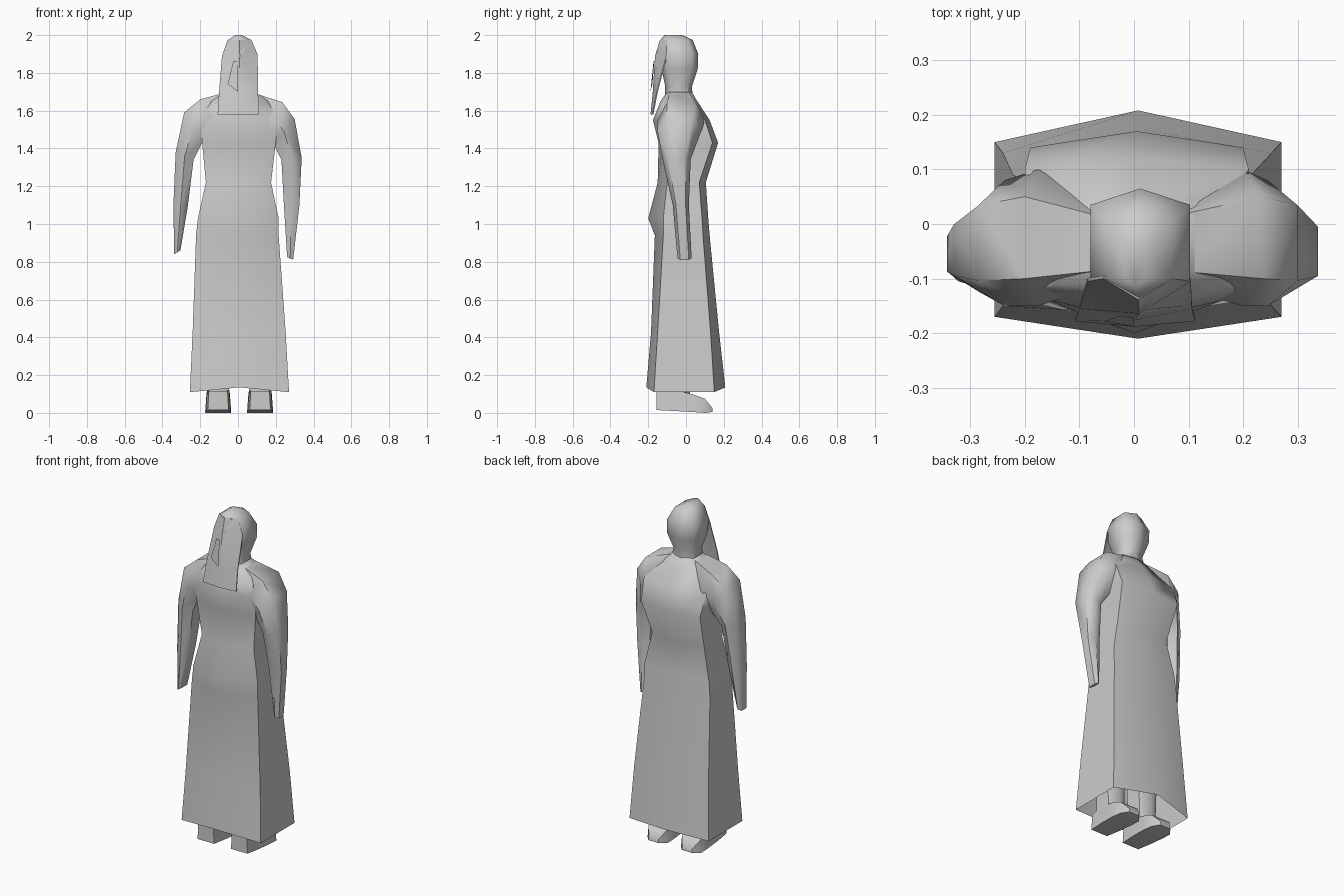
import bpy
from mathutils import Vector

cube = bpy.data.objects.get("Cube")
if cube:
    bpy.data.objects.remove(cube)

grey = bpy.data.materials.new("plain_grey")
grey.use_nodes = True
grey.diffuse_color = (0.6, 0.6, 0.6, 1)
grey.node_tree.nodes["Principled BSDF"].inputs["Base Color"].default_value = (0.6, 0.6, 0.6, 1)


def build(name, verts, faces, angle=1.0):
    mesh = bpy.data.meshes.new(name)
    mesh.from_pydata(verts, [], faces)
    mesh.materials.append(grey)
    obj = bpy.data.objects.new(name, mesh)
    bpy.context.collection.objects.link(obj)
    bpy.ops.object.select_all(action='DESELECT')
    obj.select_set(True)
    bpy.context.view_layer.objects.active = obj
    bpy.ops.object.mode_set(mode='EDIT')
    bpy.ops.mesh.select_all(action='SELECT')
    bpy.ops.mesh.normals_make_consistent(inside=False)
    bpy.ops.object.mode_set(mode='OBJECT')
    bpy.ops.object.shade_smooth_by_angle(angle=angle)
    return obj


def loft(name, rings, start=True, end=True, angle=1.0):
    """Skin a list of equal-length rings, optionally capping the ends."""
    n = len(rings[0])
    verts = [p for ring in rings for p in ring]
    faces = [(r * n + i, r * n + (i + 1) % n, (r + 1) * n + (i + 1) % n, (r + 1) * n + i)
             for r in range(len(rings) - 1) for i in range(n)]
    if start:
        faces.append(tuple(range(n)))
    if end:
        faces.append(tuple(range(len(verts) - n, len(verts))))
    return build(name, verts, faces, angle)


def hexagon(z, x0, x1, back_mid, back, front, front_mid, rise=0.0):
    """Six-sided level ring with a ridge at the middle of front and back."""
    mid = (x0 + x1) / 2
    return [(x0, back, z), (mid, back_mid, z + rise), (x1, back, z),
            (x1, front, z), (mid, front_mid, z + rise), (x0, front, z)]


# Gown: open hem, hips, waist, bust, shoulders and neck
loft("gown", [hexagon(*row) for row in (
    (0.11, -0.255, 0.27, -0.21, -0.17, 0.15, 0.208, 0.025),
    (0.43, -0.24, 0.252, -0.185, -0.15, 0.13, 0.175),
    (0.94, -0.222, 0.215, -0.165, -0.12, 0.09, 0.125),
    (1.03, -0.212, 0.215, -0.2, -0.12, 0.085, 0.118),
    (1.22, -0.17, 0.175, -0.15, -0.1, 0.07, 0.105),
    (1.43, -0.19, 0.2, -0.145, -0.12, 0.14, 0.17),
    (1.55, -0.2, 0.21, -0.175, -0.13, 0.1, 0.125),
    (1.65, -0.14, 0.16, -0.135, -0.11, 0.035, 0.06),
    (1.70, -0.07, 0.09, -0.1, -0.08, 0.01, 0.03))], start=False, angle=1.2)

# Head on its neck
loft("head", [hexagon(*row) for row in (
    (1.66, -0.07, 0.09, -0.11, -0.08, 0.015, 0.035),
    (1.73, -0.05, 0.075, -0.11, -0.08, 0.01, 0.032),
    (1.82, -0.075, 0.1, -0.13, -0.1, 0.035, 0.062),
    (1.90, -0.08, 0.103, -0.16, -0.1, 0.035, 0.065),
    (1.975, -0.052, 0.07, -0.135, -0.1, 0.005, 0.035),
    (2.0, -0.015, 0.02, -0.115, -0.1, -0.03, -0.02))], angle=1.2)


# Hanging veil behind the head
def veil_row(z, x0, x1, side_y, mid_y):
    mid = (x0 + x1) / 2
    thick = 0.006
    return [(x0, side_y, z), (mid, mid_y, z), (x1, side_y, z),
            (x1, side_y + thick, z), (mid, mid_y + thick, z), (x0, side_y + thick, z)]


loft("veil", [veil_row(*row) for row in (
    (1.58, -0.108, 0.112, -0.178, -0.188),
    (1.70, -0.1, 0.106, -0.155, -0.176),
    (1.89, -0.085, 0.104, -0.105, -0.164),
    (1.975, -0.055, 0.07, -0.1, -0.138))], angle=0.6)

# Small fold standing out from the veil
build("veil_fold", [(-0.025, -0.168, 1.86), (-0.055, -0.178, 1.74), (0, -0.188, 1.70),
                    (0, -0.172, 1.86)], [(0, 1, 2, 3)], 0.5)


# Sleeves: each section runs from an outer to an inner point, with a depth range
def sleeve_section(xo, zo, xi, zi, y0, y1):
    outer, inner = Vector((xo, 0, zo)), Vector((xi, 0, zi))
    centre, half = (outer + inner) / 2, (outer - inner) / 2
    shape = ((1, 0.6), (0, 1), (-1, 0.6), (-1, -0.6), (0, -1), (1, -0.6))
    return [centre + half * u + Vector((0, (y0 + y1) / 2 + v * (y1 - y0) / 2, 0))
            for u, v in shape]


loft("left_sleeve", [sleeve_section(*row) for row in (
    (0.08, 1.695, 0.1, 1.45, -0.12, 0.05),
    (0.235, 1.645, 0.165, 1.45, -0.15, 0.1),
    (0.30, 1.555, 0.19, 1.42, -0.15, 0.08),
    (0.337, 1.35, 0.23, 1.34, -0.125, 0.025),
    (0.325, 1.1, 0.243, 1.1, -0.07, 0.015),
    (0.292, 0.81, 0.26, 0.825, -0.045, 0.03))])
loft("right_sleeve", [sleeve_section(*row) for row in (
    (-0.07, 1.695, -0.1, 1.45, -0.12, 0.05),
    (-0.2, 1.66, -0.15, 1.47, -0.15, 0.1),
    (-0.285, 1.59, -0.19, 1.43, -0.15, 0.08),
    (-0.33, 1.38, -0.235, 1.34, -0.125, 0.03),
    (-0.342, 1.1, -0.265, 1.1, -0.11, 0.0),
    (-0.338, 0.84, -0.305, 0.86, -0.105, -0.03))])


# Shoes and the lower legs above them
def shoe_section(x, y, wide, low, high):
    return [(x - wide, y, low), (x + wide, y, low),
            (x + wide * 0.9, y, high), (x - wide * 0.9, y, high)]


for side, x in (("right", -0.105), ("left", 0.117)):
    loft(side + "_shoe", [shoe_section(x, *row) for row in (
        (-0.155, 0.055, 0.015, 0.115),
        (-0.06, 0.065, 0.01, 0.12),
        (0.03, 0.069, 0.005, 0.1),
        (0.1, 0.068, 0.0, 0.075),
        (0.14, 0.035, 0.005, 0.025))], angle=0.7)
    loft(side + "_leg", [hexagon(z, x - w, x + w, -0.14, -0.11, -0.01, 0.02)
                         for z, w in ((0.09, 0.055), (0.25, 0.06), (0.5, 0.07))])
